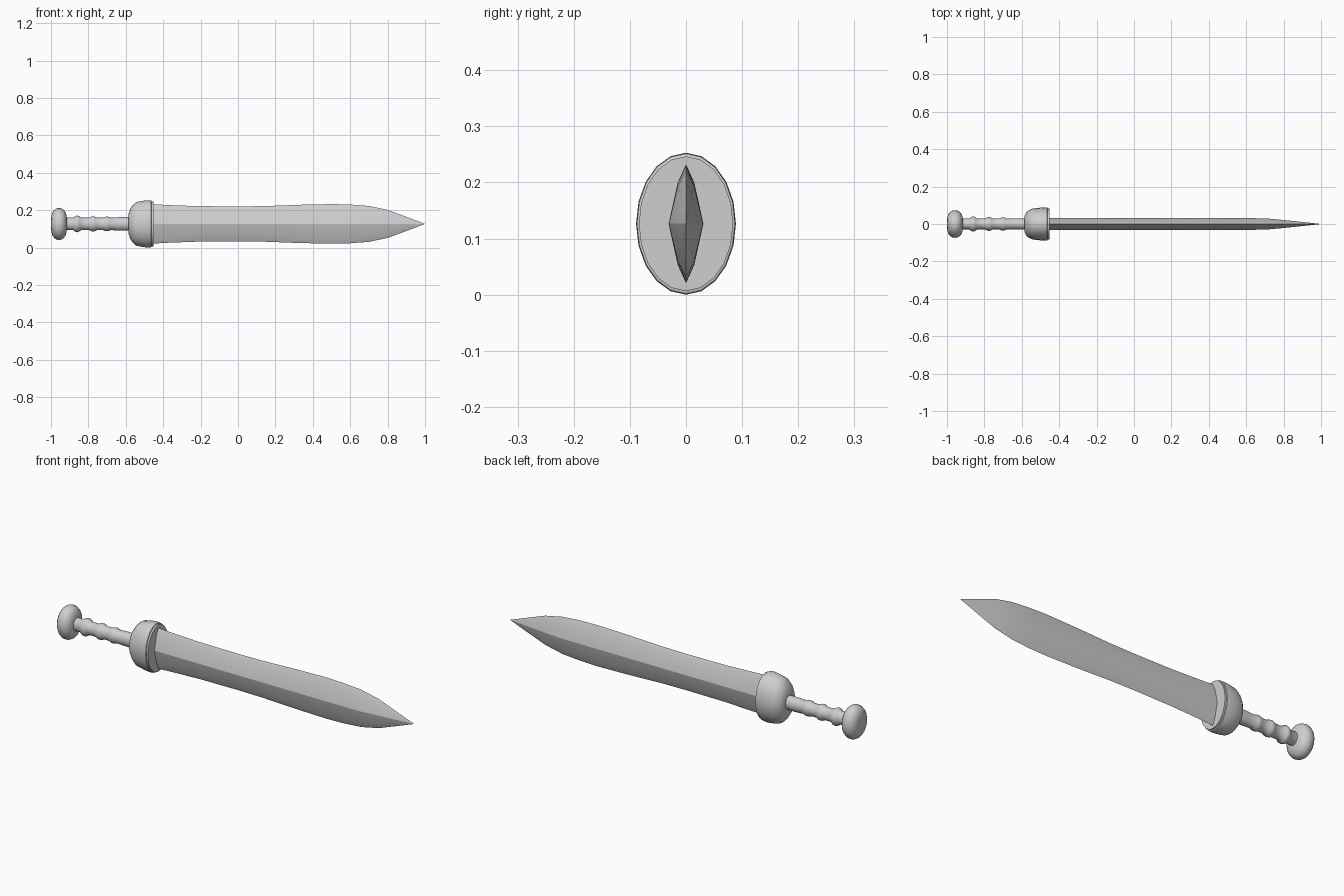
import bpy, bmesh, math

cube = bpy.data.objects.get("Cube")
if cube:
    bpy.data.objects.remove(cube, do_unlink=True)

CZ = 0.1265  # height of the sword's long axis

steel = bpy.data.materials.new("light grey")
steel.use_nodes = True
steel.diffuse_color = (0.62, 0.62, 0.62, 1)
steel.node_tree.nodes["Principled BSDF"].inputs["Base Color"].default_value = (0.62, 0.62, 0.62, 1)


def loft(name, rings, angle):
    """Skin a list of equal-length point rings and cap both ends."""
    bm = bmesh.new()
    loops = [[bm.verts.new(p) for p in ring] for ring in rings]
    n = len(loops[0])
    for a, b in zip(loops, loops[1:]):
        for i in range(n):
            j = (i + 1) % n
            bm.faces.new((a[i], a[j], b[j], b[i]))
    bm.faces.new(loops[0])
    bm.faces.new(loops[-1])
    bmesh.ops.remove_doubles(bm, verts=bm.verts, dist=0.0002)
    bmesh.ops.recalc_face_normals(bm, faces=bm.faces)
    mesh = bpy.data.meshes.new(name)
    bm.to_mesh(mesh)
    bm.free()
    mesh.materials.append(steel)
    ob = bpy.data.objects.new(name, mesh)
    bpy.context.collection.objects.link(ob)
    bpy.ops.object.select_all(action='DESELECT')
    ob.select_set(True)
    bpy.context.view_layer.objects.active = ob
    bpy.ops.object.shade_smooth_by_angle(angle=math.radians(angle))
    return ob


def oval_turning(name, profile, sides=20, angle=40):
    """Turn a profile of (x, half width in y, half height in z) around the axis."""
    turns = [2 * math.pi * i / sides for i in range(sides)]
    return loft(name, [[(x, ry * math.cos(t), CZ + rz * math.sin(t)) for t in turns]
                       for x, ry, rz in profile], angle)


# Pommel: flattened oval knob
pommel = []
for i in range(11):
    a = math.pi * i / 10
    bulge = max(math.sin(a), 0.02) ** 0.6
    pommel.append((-0.957 - 0.043 * math.cos(a), 0.074 * bulge, 0.086 * bulge))
oval_turning("pommel", pommel)

# Grip: slim oval rod with three raised rings
grip = [(-0.93, 0.029, 0.034)]
for x, lift in ((-0.86, 0.012), (-0.775, 0.008), (-0.70, 0.006)):
    for dx, k in ((-0.022, 0), (-0.010, 0.75), (0, 1), (0.010, 0.75), (0.022, 0)):
        grip.append((x + dx, 0.029 + lift * k, 0.033 + lift * k))
grip += [(-0.64, 0.030, 0.036), (-0.57, 0.030, 0.036)]
oval_turning("grip", grip)

# Guard: domed oval block with a thin plate on the blade side
oval_turning("guard", [
    (-0.587, 0.022, 0.030), (-0.585, 0.045, 0.055), (-0.576, 0.062, 0.080),
    (-0.562, 0.074, 0.101), (-0.545, 0.082, 0.116), (-0.515, 0.086, 0.1225),
    (-0.485, 0.089, 0.1265), (-0.464, 0.0875, 0.125), (-0.462, 0.084, 0.120)])
oval_turning("guard_plate", [
    (-0.468, 0.084, 0.120), (-0.453, 0.084, 0.120)])

# Blade: ridged section that narrows at the waist, swells, then tapers to a point
stations = [(-0.47, 0.106, 0.031), (-0.38, 0.101, 0.031), (-0.22, 0.095, 0.031),
            (0.0, 0.0935, 0.031), (0.14, 0.095, 0.031), (0.32, 0.102, 0.031),
            (0.50, 0.106, 0.031), (0.60, 0.1035, 0.031), (0.70, 0.096, 0.0305),
            (0.80, 0.075, 0.0215), (0.90, 0.038, 0.011), (1.0, 0.0003, 0.0003)]
section = [(0, 1), (0.48, 0.69), (1, 0), (0.48, -0.69),
           (0, -1), (-0.48, -0.69), (-1, 0), (-0.48, 0.69)]
loft("blade", [[(x, t * v, CZ + h * w) for v, w in section] for x, h, t in stations], 19)
